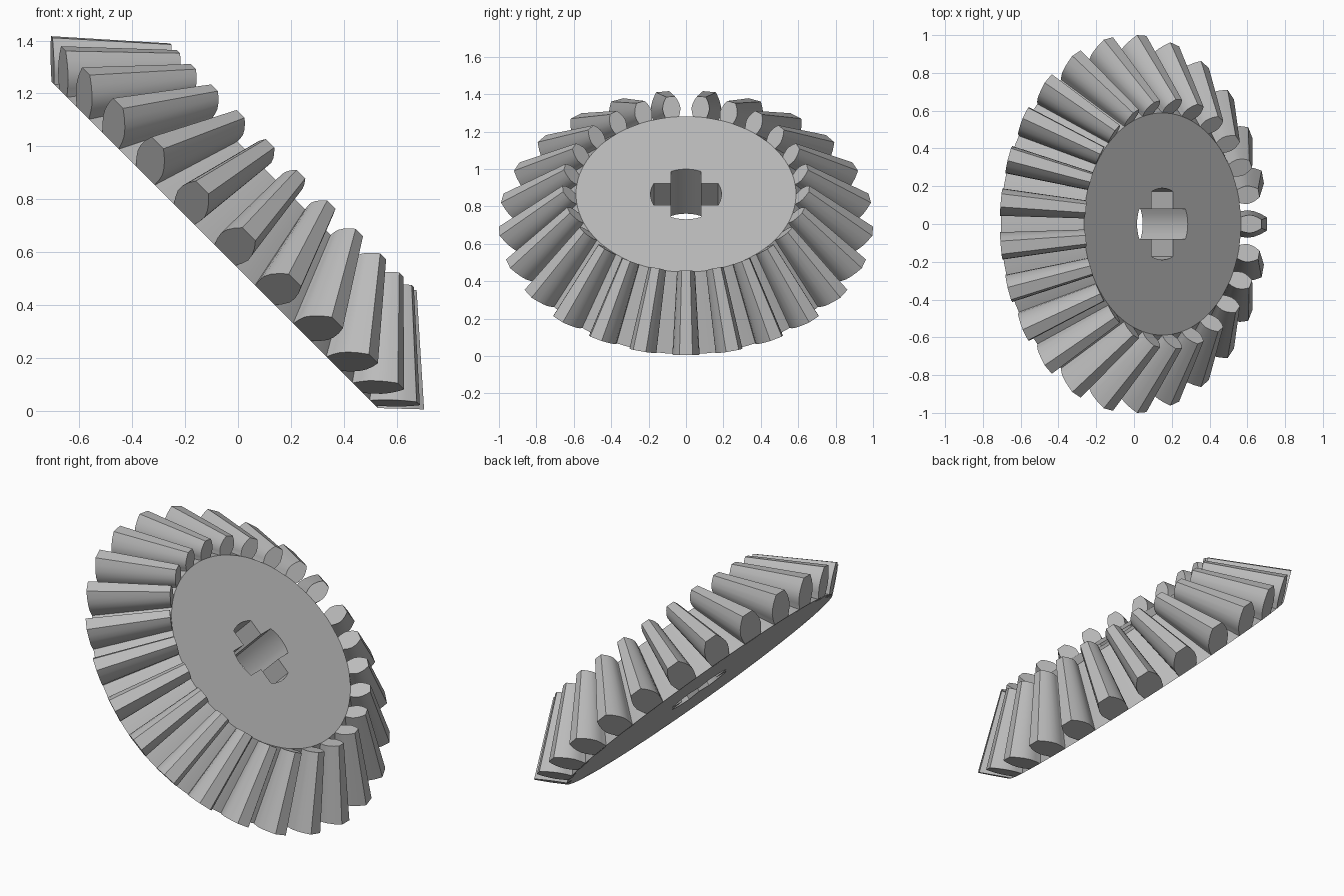
import bpy, bmesh
from math import sin, cos, pi, radians, asin
from mathutils import Vector, Matrix

cube = bpy.data.objects.get("Cube")
if cube:
    bpy.data.objects.remove(cube)

grey = bpy.data.materials.new("light_grey")
grey.use_nodes = True
GREY = (0.5, 0.5, 0.5, 1)
grey.diffuse_color = GREY
grey.node_tree.nodes["Principled BSDF"].inputs["Base Color"].default_value = GREY

TEETH = 25
HEIGHT = 0.337
ROOT_BIG, ROOT_SMALL = 0.873, 0.588
# The gear axis leans 45 degrees towards +x
PLACE = Matrix.Translation((-0.088, 0, 0.627)) @ Matrix.Rotation(radians(45), 4, "Y")


def finish(name, bm, angle):
    bmesh.ops.recalc_face_normals(bm, faces=bm.faces)
    mesh = bpy.data.meshes.new(name)
    bm.to_mesh(mesh)
    bm.free()
    mesh.materials.append(grey)
    obj = bpy.data.objects.new(name, mesh)
    bpy.context.collection.objects.link(obj)
    obj.matrix_world = PLACE
    bpy.ops.object.select_all(action="DESELECT")
    obj.select_set(True)
    bpy.context.view_layer.objects.active = obj
    bpy.ops.object.shade_smooth_by_angle(angle=radians(angle))


def loop(bm, points):
    verts = [bm.verts.new(p) for p in points]
    edges = [bm.edges.new((a, b)) for a, b in zip(verts, verts[1:] + verts[:1])]
    return verts, edges


def circle(radius, z, count=100):
    return [(radius * cos(2 * pi * i / count), radius * sin(2 * pi * i / count), z)
            for i in range(count)]


def cross(z, reach=0.19, half=0.08):
    # Plus-shaped outline with arm ends rounded to a circle
    points = []
    spread = asin(half / reach)
    for arm in range(4):
        turn = Matrix.Rotation(arm * pi / 2, 3, "Z")
        for i in range(-3, 4):
            a = spread * i / 3
            points.append(turn @ Vector((reach * cos(a), reach * sin(a), z)))
        points.append(turn @ Vector((half, half, z)))
    return points


# Conical body with the axle hole through it
bm = bmesh.new()
rims, holes = [], []
for radius, z in ((ROOT_BIG, 0), (ROOT_SMALL, HEIGHT)):
    rim, rim_edges = loop(bm, circle(radius, z))
    hole, hole_edges = loop(bm, cross(z))
    bmesh.ops.triangle_fill(bm, edges=rim_edges + hole_edges, use_beauty=True)
    rims.append(rim)
    holes.append(hole)
for low, high in (rims, holes):
    for i in range(len(low)):
        j = (i + 1) % len(low)
        bm.faces.new((low[i], low[j], high[j], high[i]))
finish("gear_body", bm, 30)

# Tooth flank: (share of tooth depth, half width at the big end)
FLANK = [(0, 0.056), (0.2, 0.067), (0.4, 0.073), (0.6, 0.068), (0.8, 0.055), (1, 0.035)]


def tooth_section(root, tip, scale):
    root, tip = Vector(root), Vector(tip)
    side = [(root.lerp(tip, t), w * scale) for t, w in FLANK]
    side.insert(0, (root - Vector((0.03, 0.004 if scale < 1 else 0)), FLANK[0][1] * scale))
    right = [Vector((p.x, w, p.y)) for p, w in side]
    left = [Vector((p.x, -w, p.y)) for p, w in reversed(side)]
    return right + left


# Ring of tapered teeth, narrowing towards the small face
big = tooth_section((ROOT_BIG, 0), (1.0, 0.12), 1)
small = tooth_section((ROOT_SMALL, HEIGHT), (0.66, 0.42), 0.66)
bm = bmesh.new()
for k in range(TEETH):
    turn = Matrix.Rotation(2 * pi * k / TEETH, 3, "Z")
    a = [bm.verts.new(turn @ p) for p in big]
    b = [bm.verts.new(turn @ p) for p in small]
    bm.faces.new(a)
    bm.faces.new(b)
    for i in range(len(a)):
        j = (i + 1) % len(a)
        bm.faces.new((a[i], a[j], b[j], b[i]))
finish("gear_teeth", bm, 30)
